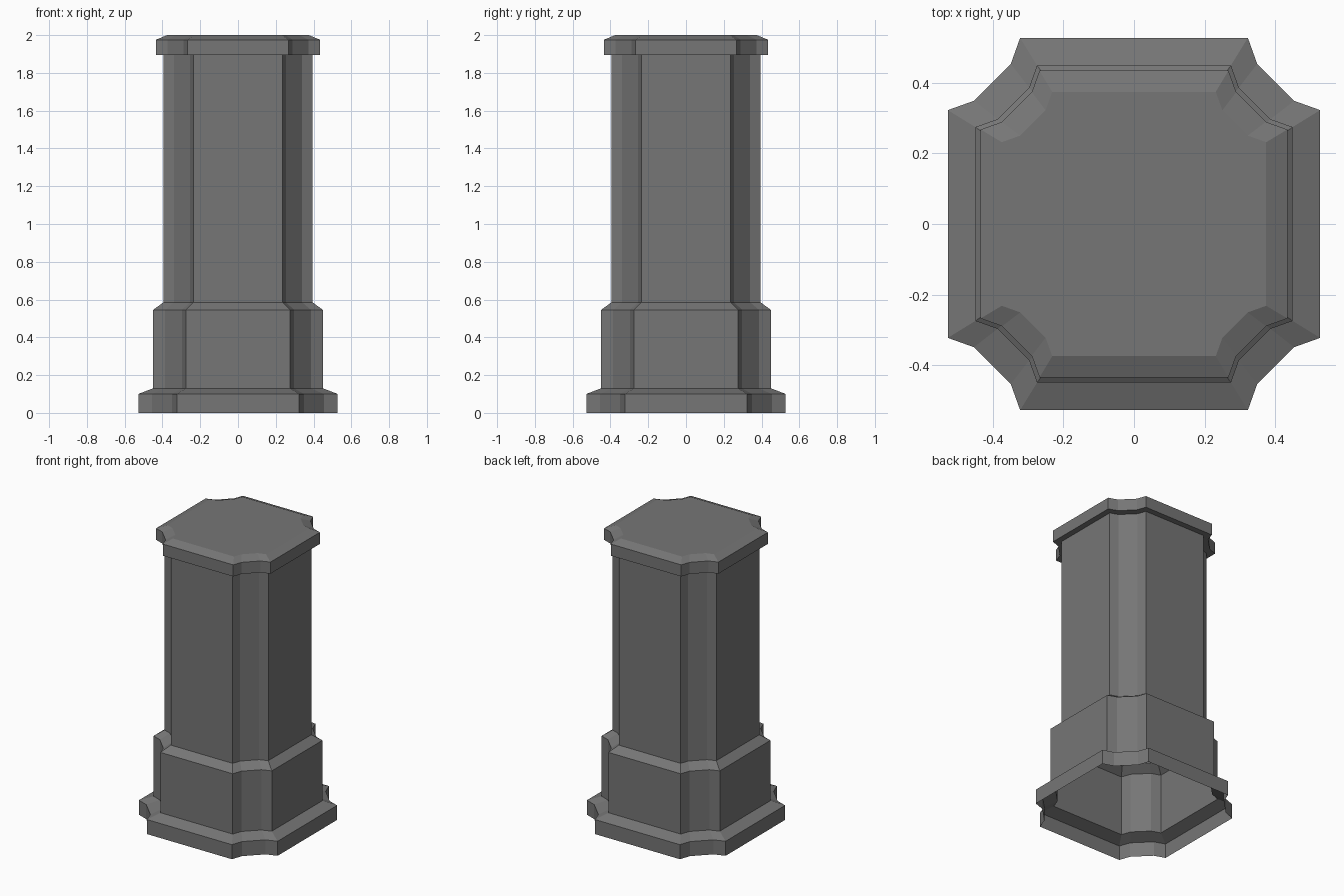
import bpy
import bmesh

cube = bpy.data.objects.get("Cube")
if cube:
    bpy.data.objects.remove(cube, do_unlink=True)

# Single stone colour
stone = bpy.data.materials.new("grey stone")
stone.use_nodes = True
GREY = (0.18, 0.18, 0.18, 1)
stone.diffuse_color = GREY
stone.node_tree.nodes["Principled BSDF"].inputs["Base Color"].default_value = GREY


def outline(half, flat):
    """Square outline with scooped corners, counter-clockwise."""
    scoop_in, scoop_out = flat + half * 0.05, half * 0.86
    corner = [(half, flat), (scoop_out, scoop_in), (scoop_in, scoop_out), (flat, half)]
    points = []
    for _ in range(4):
        points += corner
        corner = [(-y, x) for x, y in corner]
    return points


def shell(name, levels, closed_top=False):
    """Open-bottomed shell through (height, half width, half flat) levels."""
    bm = bmesh.new()
    rings = [[bm.verts.new((x, y, z)) for x, y in outline(half, flat)]
             for z, half, flat in levels]
    for low, high in zip(rings, rings[1:]):
        for i in range(len(low)):
            j = (i + 1) % len(low)
            bm.faces.new((low[i], low[j], high[j], high[i]))
    if closed_top:
        bm.faces.new(rings[-1])
    mesh = bpy.data.meshes.new(name)
    bm.to_mesh(mesh)
    bm.free()
    mesh.materials.append(stone)
    obj = bpy.data.objects.new(name, mesh)
    bpy.context.collection.objects.link(obj)
    return obj


# Plinth with a sloped top edge
shell("plinth", [(0, 0.528, 0.323), (0.1, 0.528, 0.323), (0.13, 0.45, 0.275)])

# Pedestal block and its sloped shoulder
shell("pedestal", [(0.13, 0.45, 0.275), (0.545, 0.45, 0.275), (0.585, 0.395, 0.235)])

# Tall shaft
shell("shaft", [(0.585, 0.395, 0.235), (1.895, 0.395, 0.235)])

# Overhanging cap with a bevelled top
shell("cap", [(1.895, 0.395, 0.235), (1.895, 0.435, 0.268), (1.975, 0.435, 0.268),
              (2.0, 0.375, 0.232)], closed_top=True)
